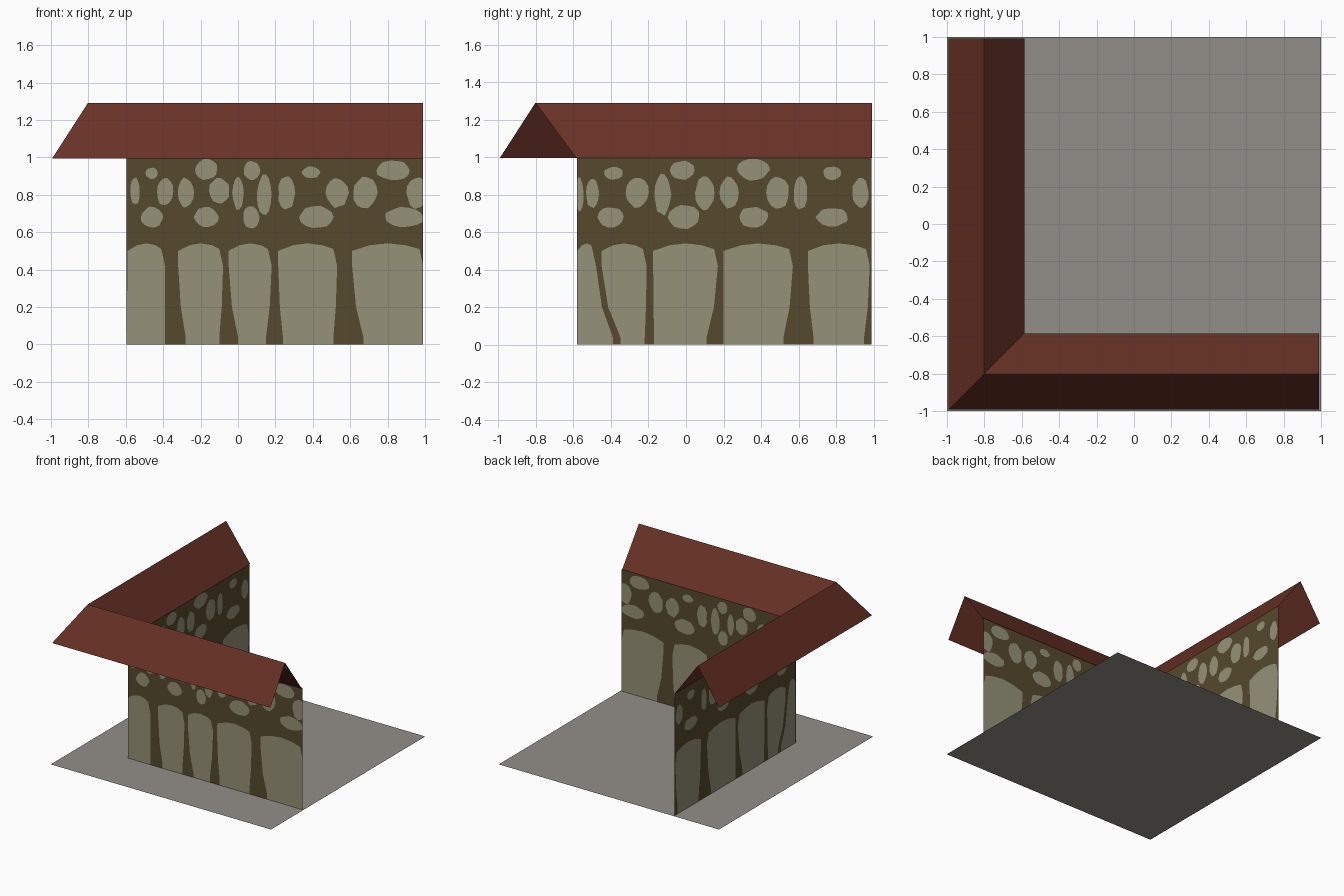
import bpy, math, random
from mathutils import Vector
from mathutils.geometry import delaunay_2d_cdt

random.seed(4)


def material(name, rgb):
    m = bpy.data.materials.new(name)
    m.diffuse_color = (*rgb, 1)
    return m


PAVING = material("grey paving", (0.29, 0.275, 0.246))
MORTAR = material("dark brown mortar", (0.093, 0.067, 0.026))
STONE = material("pale stone", (0.30, 0.283, 0.184))
TILE = material("red roof tile", (0.138, 0.031, 0.019))


def make(name, verts, faces, mats, indices=None):
    me = bpy.data.meshes.new(name)
    me.from_pydata(verts, [], faces)
    for m in mats:
        me.materials.append(m)
    for p in me.polygons:
        p.material_index = indices[p.index] if indices else 0
    me.update()
    ob = bpy.data.objects.new(name, me)
    bpy.context.collection.objects.link(ob)
    return ob


def pebble(x, z, rx, rz, n=14):
    """Slightly irregular rounded stone outline."""
    pts = []
    for i in range(n):
        a = 2 * math.pi * i / n
        k = random.uniform(0.92, 1.06)
        pts.append((x + rx * k * math.cos(a), z + rz * k * math.sin(a)))
    return pts


def slab(bl, br, tl, tr, top=0.54):
    """Tall standing stone with a rounded top, reaching the ground."""
    w = tr - tl
    ml, mr = tl + 0.35 * (bl - tl), tr + 0.35 * (br - tr)
    return [(bl, 0), (br, 0), (br, 0.04), (mr, 0.2), (tr, 0.42), (tr - 0.02, 0.51),
            (tr - 0.25 * w, top - 0.01), (tl + 0.5 * w, top), (tl + 0.25 * w, top - 0.01),
            (tl, 0.5), (tl, 0.42), (ml, 0.2), (bl, 0.04)]


def wall(name, u0, u1, slabs, pebbles, place):
    """Single flat wall with the stones cut into it as coloured faces."""
    loops = [[(u0, 0), (u1, 0), (u1, 1), (u0, 1)]]
    loops += [slab(*s) for s in slabs] + [pebble(*p) for p in pebbles]
    pts, faces = [], []
    for loop in loops:
        faces.append(list(range(len(pts), len(pts) + len(loop))))
        pts += [Vector((min(max(u, u0), u1), min(max(z, 0), 1))) for u, z in loop]
    v, _, f, _, _, src = delaunay_2d_cdt(pts, [], faces, 1, 1e-5)
    idx = [1 if any(k > 0 for k in s) else 0 for s in src]
    make(name, [place(p.x, p.y) for p in v], [list(t) for t in f], [MORTAR, STONE], idx)


# Paved ground
make("paving", [(-1, -1, 0), (1, -1, 0), (1, 1, 0), (-1, 1, 0)], [(0, 1, 2, 3)], [PAVING])

# Front wall: standing slabs (base left, base right, top left, top right)
front_slabs = [(-0.60, -0.39, -0.59, -0.39), (-0.28, -0.10, -0.32, -0.08),
               (0.00, 0.15, -0.05, 0.18), (0.24, 0.51, 0.215, 0.53),
               (0.67, 0.99, 0.61, 0.99)]
# Pebbles (centre, height, half width, half height)
front_pebbles = [
    (-0.46, 0.915, 0.033, 0.032), (-0.17, 0.935, 0.06, 0.055), (0.075, 0.93, 0.045, 0.05),
    (0.39, 0.92, 0.05, 0.032), (0.83, 0.93, 0.09, 0.055),
    (-0.55, 0.82, 0.025, 0.075), (-0.39, 0.815, 0.045, 0.075), (-0.28, 0.81, 0.045, 0.08),
    (-0.10, 0.82, 0.055, 0.07), (0.0, 0.81, 0.03, 0.09), (0.14, 0.80, 0.038, 0.11),
    (0.26, 0.81, 0.045, 0.09), (0.53, 0.81, 0.06, 0.08), (0.68, 0.81, 0.065, 0.085),
    (0.96, 0.81, 0.06, 0.085),
    (-0.46, 0.68, 0.06, 0.055), (-0.17, 0.68, 0.065, 0.055), (0.07, 0.68, 0.045, 0.06),
    (0.42, 0.68, 0.09, 0.06), (0.89, 0.68, 0.105, 0.055)]
wall("front_wall", -0.595, 0.99, front_slabs, front_pebbles, lambda u, z: (u, -0.58, z))

# Side wall
side_slabs = [(-0.58, -0.39, -0.58, -0.48), (-0.35, -0.22, -0.45, -0.21),
              (-0.17, 0.11, -0.175, 0.17), (0.20, 0.52, 0.20, 0.57),
              (0.68, 0.95, 0.65, 0.98)]
side_pebbles = [
    (-0.385, 0.915, 0.05, 0.035), (-0.02, 0.93, 0.065, 0.05), (0.36, 0.935, 0.085, 0.06),
    (0.78, 0.915, 0.05, 0.035),
    (-0.57, 0.80, 0.025, 0.09), (-0.50, 0.81, 0.035, 0.08), (-0.26, 0.81, 0.062, 0.08),
    (-0.125, 0.80, 0.045, 0.11), (0.10, 0.81, 0.05, 0.09), (0.23, 0.81, 0.05, 0.085),
    (0.49, 0.81, 0.06, 0.085), (0.61, 0.81, 0.037, 0.09), (0.93, 0.81, 0.045, 0.08),
    (-0.40, 0.68, 0.07, 0.055), (-0.01, 0.68, 0.085, 0.065), (0.36, 0.68, 0.08, 0.055),
    (0.78, 0.68, 0.085, 0.05)]
wall("side_wall", -0.58, 0.99, side_slabs, side_pebbles, lambda u, z: (-0.59, u, z))

# Open gabled roof: one profile carried round the mitred corner
verts = []
for o, z in [(-0.993, 0.995), (-0.803, 1.29), (-0.585, 0.995)]:
    verts += [(0.99, o, z), (o, o, z), (o, 0.993, z)]
faces = []
for i in (0, 3):
    for j in (0, 1):
        a = i + j
        faces.append((a, a + 3, a + 4, a + 1))
make("roof", verts, faces, [TILE])
